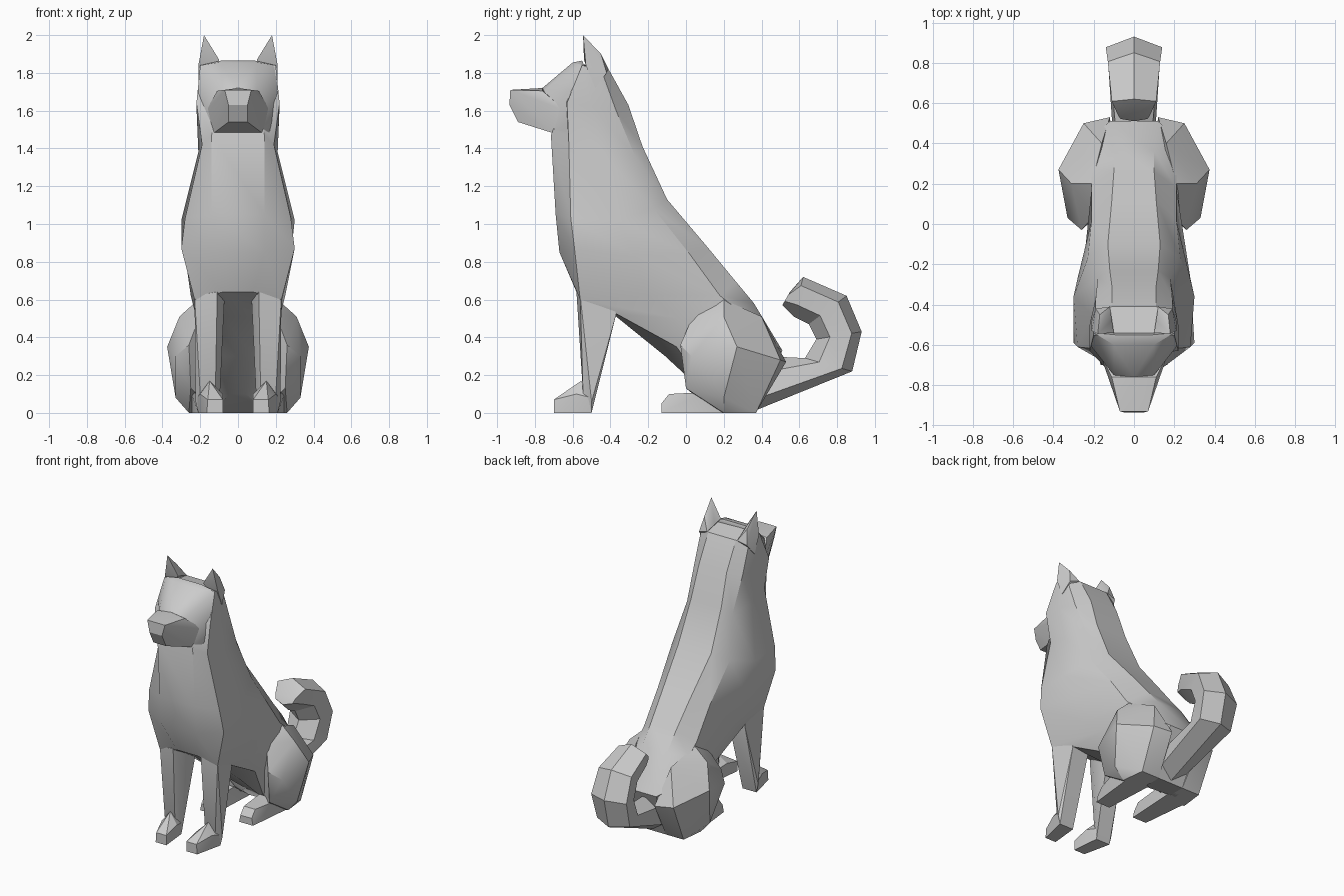
import bpy
import bmesh
import math

cube = bpy.data.objects.get("Cube")
if cube:
    bpy.data.objects.remove(cube, do_unlink=True)

grey = bpy.data.materials.new("plain_grey")
grey.use_nodes = True
grey.diffuse_color = (0.6, 0.6, 0.6, 1)
grey.node_tree.nodes["Principled BSDF"].inputs["Base Color"].default_value = (0.6, 0.6, 0.6, 1)


def finish(name, bm, paired=False):
    """Turn a bmesh into a shaded object, mirrored across x when paired."""
    bmesh.ops.recalc_face_normals(bm, faces=bm.faces[:])
    mesh = bpy.data.meshes.new(name)
    bm.to_mesh(mesh)
    bm.free()
    mesh.materials.append(grey)
    obj = bpy.data.objects.new(name, mesh)
    bpy.context.collection.objects.link(obj)
    bpy.ops.object.select_all(action="DESELECT")
    obj.select_set(True)
    bpy.context.view_layer.objects.active = obj
    bpy.ops.object.shade_smooth_by_angle(angle=math.radians(30))
    if paired:
        obj.modifiers.new("mirror_sides", "MIRROR").use_mirror_merge = False
    return obj


def flip(point):
    return (-point[0], point[1], point[2])


def hull(name, points, paired):
    """Faceted solid around corner points, either a pair or one symmetric part."""
    bm = bmesh.new()
    corners = points if paired else points + [flip(p) for p in points if p[0]]
    for corner in corners:
        bm.verts.new(corner)
    result = bmesh.ops.convex_hull(bm, input=bm.verts[:])
    loose = set(result["geom_interior"]) | set(result["geom_unused"])
    bmesh.ops.delete(bm, geom=[v for v in loose if isinstance(v, bmesh.types.BMVert)], context="VERTS")
    return finish(name, bm, paired)


def loft(name, rings):
    """Skin closed rings of equal length and cap both ends."""
    bm = bmesh.new()
    loops = [[bm.verts.new(p) for p in ring] for ring in rings]
    for lower, upper in zip(loops, loops[1:]):
        for i in range(len(lower)):
            j = (i + 1) % len(lower)
            bm.faces.new((lower[i], lower[j], upper[j], upper[i]))
    bm.faces.new(loops[0])
    bm.faces.new(loops[-1])
    return finish(name, bm)


def body_ring(breast, chest, side, flank, back):
    """Full section from the left half, given from the breast to the flat back."""
    half = [breast, chest, side, flank, back]
    return half + [flip(p) for p in reversed(half)]


# Neck, chest, back and rump in one skin
loft("torso", [
    body_ring((.09, -.56, 1.85), (.2, -.55, 1.84), (.2, -.5, 1.83), (.19, -.45, 1.82), (.11, -.41, 1.82)),
    body_ring((.1, -.64, 1.66), (.22, -.63, 1.64), (.22, -.5, 1.62), (.19, -.37, 1.6), (.11, -.305, 1.63)),
    body_ring((.14, -.715, 1.47), (.19, -.62, 1.42), (.21, -.45, 1.38), (.18, -.27, 1.36), (.12, -.23, 1.41)),
    body_ring((.14, -.69, 1.05), (.28, -.61, 1.03), (.3, -.36, 1.02), (.23, -.17, 1.08), (.13, -.1, 1.13)),
    body_ring((.14, -.67, .85), (.3, -.59, .87), (.28, -.27, .83), (.21, .02, .84), (.11, .12, .87)),
    body_ring((.08, -.58, .64), (.23, -.56, .6), (.25, -.2, .62), (.21, .18, .62), (.1, .26, .7)),
    body_ring((.08, -.37, .51), (.2, -.36, .52), (.22, -.04, .5), (.21, .27, .55), (.1, .36, .58)),
    body_ring((.08, -.11, .3), (.17, -.05, .35), (.21, .15, .35), (.22, .42, .4), (.12, .51, .33)),
    body_ring((.04, .14, .1), (.1, .16, .05), (.14, .25, 0), (.14, .3, 0), (.12, .37, 0)),
])

# Skull with the brow sloping to the stop
hull("head", [
    (.09, -.55, 1.865), (.2, -.54, 1.84), (.1, -.6, 1.855), (.21, -.61, 1.7),
    (.21, -.58, 1.58), (.13, -.7, 1.48), (.18, -.58, 1.45), (.1, -.75, 1.7), (0, -.76, 1.72),
], False)
hull("muzzle", [
    (.11, -.76, 1.705), (0, -.76, 1.72), (.07, -.93, 1.71), (.05, -.935, 1.63),
    (.05, -.89, 1.54), (.13, -.7, 1.48), (.17, -.64, 1.6),
], False)
hull("ears", [
    (.18, -.545, 2), (.1, -.54, 1.87), (.21, -.53, 1.84), (.11, -.48, 1.85),
    (.17, -.45, 1.9), (.12, -.41, 1.82), (.19, -.42, 1.8), (.21, -.48, 1.72),
], True)

# Straight front legs and their paws
hull("front_legs", [
    (.11, -.58, .64), (.23, -.56, .62), (.07, -.5, .64), (.08, -.37, .52), (.21, -.37, .52),
    (.2, -.42, .7), (.12, -.545, .1), (.2, -.545, .1), (.1, -.5, 0), (.225, -.5, .06), (.21, -.5, 0),
], True)
hull("front_paws", [
    (.08, -.7, 0), (.165, -.7, 0), (.08, -.7, .07), (.16, -.7, .07), (.08, -.58, .1),
    (.2, -.58, .1), (.15, -.555, .17), (.1, -.5, 0), (.21, -.5, 0), (.1, -.5, .08), (.22, -.5, .08),
], True)

# Folded hind legs
hull("haunches", [
    (.21, .2, .6), (.31, .2, .51), (.2, .04, .52), (.26, -.03, .36), (.25, 0, .13),
    (.375, .27, .35), (.33, .03, .3), (.33, .2, .08), (.26, .2, 0), (.24, .37, 0),
    (.25, .5, .28), (.12, .1, .3), (.1, .16, 0), (.1, .37, 0), (.12, .53, .27), (.16, .4, .51),
], True)
hull("hind_paws", [
    (.1, -.13, 0), (.21, -.13, 0), (.11, -.13, .05), (.2, -.13, .05), (.11, -.09, .1),
    (.2, -.09, .1), (.1, .1, .11), (.25, .1, .11), (.08, .25, 0), (.25, .25, 0),
], True)


def tail_ring(outer, inner, width):
    """Six-sided section between an outer and an inner ridge."""
    def at(share, x):
        return (x, *(o + (i - o) * share for o, i in zip(outer, inner)))
    return [at(0, 0), at(.22, width), at(.7, width * .85),
            at(1, 0), at(.7, -width * .85), at(.22, -width)]


# Curled tail
loft("tail", [
    tail_ring((.36, .01), (.42, .3), .1),
    tail_ring((.88, .22), (.63, .29), .13),
    tail_ring((.93, .43), (.69, .39), .14),
    tail_ring((.85, .62), (.65, .47), .13),
    tail_ring((.62, .72), (.57, .51), .11),
    tail_ring((.55, .64), (.51, .57), .08),
])
